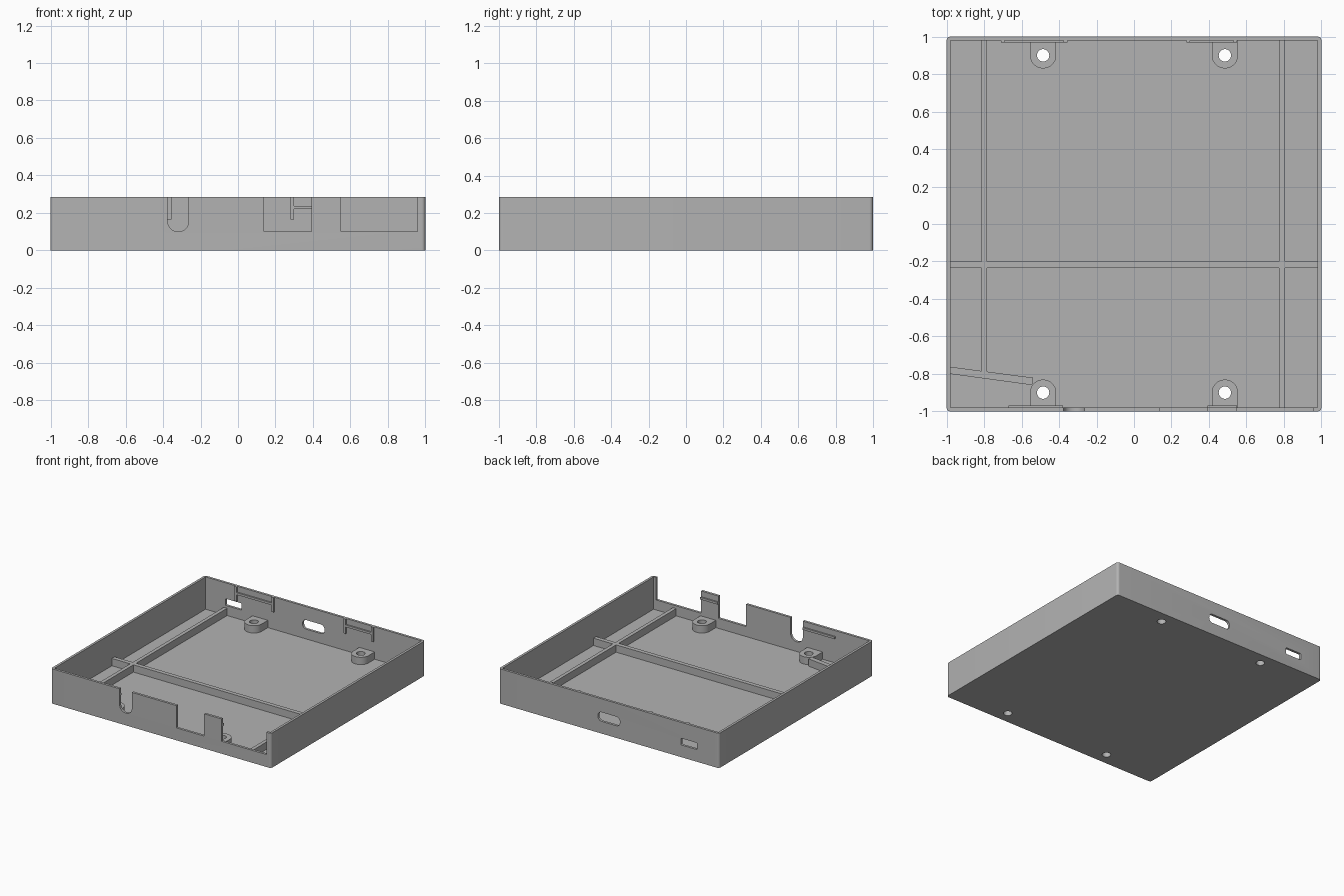
import bpy
import bmesh
from math import pi, cos, sin

if "Cube" in bpy.data.objects:
    bpy.data.objects.remove(bpy.data.objects["Cube"], do_unlink=True)

grey = bpy.data.materials.new("plain_grey")
grey.use_nodes = True
grey.diffuse_color = (0.45, 0.45, 0.45, 1)
grey.node_tree.nodes["Principled BSDF"].inputs["Base Color"].default_value = grey.diffuse_color

HEIGHT, WALL, FLOOR, RIB_TOP = 0.285, 0.02, 0.02, 0.08
INNER = 1 - WALL


def outline(x0, x1, y0, y1, low=0, high=0):
    """Rectangle with separate radii for its lower and upper corners."""
    pts = []
    corners = [(x0, y0, low, 1, 1, 2), (x1, y0, low, -1, 1, 3),
               (x1, y1, high, -1, -1, 0), (x0, y1, high, 1, -1, 1)]
    for x, y, r, sx, sy, quarter in corners:
        steps = 8 if r else 0
        for i in range(steps + 1):
            a = (quarter + i / max(steps, 1)) * pi / 2
            pts.append((x + r * (sx + cos(a)), y + r * (sy + sin(a))) if r else (x, y))
    return pts


def prism(name, pts, lo, hi, axis="Z"):
    """Extrude a flat outline along Z (x, y points) or Y (x, z points)."""
    bm = bmesh.new()
    verts = [bm.verts.new((a, b, lo) if axis == "Z" else (a, lo, b)) for a, b in pts]
    face = bm.faces.new(verts)
    moved = bmesh.ops.extrude_face_region(bm, geom=[face])["geom"]
    top = [v for v in moved if isinstance(v, bmesh.types.BMVert)]
    shift = (0, 0, hi - lo) if axis == "Z" else (0, hi - lo, 0)
    bmesh.ops.translate(bm, verts=top, vec=shift)
    bmesh.ops.remove_doubles(bm, verts=bm.verts, dist=0.00001)
    bmesh.ops.recalc_face_normals(bm, faces=bm.faces)
    mesh = bpy.data.meshes.new(name)
    bm.to_mesh(mesh)
    bm.free()
    mesh.materials.append(grey)
    obj = bpy.data.objects.new(name, mesh)
    bpy.context.collection.objects.link(obj)
    return obj


def select(obj):
    bpy.ops.object.select_all(action="DESELECT")
    obj.select_set(True)
    bpy.context.view_layer.objects.active = obj


def combine(obj, tool, operation="DIFFERENCE"):
    """Apply a boolean and discard the tool object."""
    tool.hide_render = True
    select(obj)
    mod = obj.modifiers.new("combine", "BOOLEAN")
    mod.operation, mod.solver, mod.object = operation, "EXACT", tool
    bpy.ops.object.modifier_apply(modifier=mod.name)
    bpy.data.objects.remove(tool, do_unlink=True)


def smooth(obj):
    select(obj)
    bpy.ops.object.shade_smooth_by_angle(angle=pi / 6)


# Open tray with rounded vertical corners
tray = prism("tray", outline(-1, 1, -1, 1, 0.02, 0.02), 0, HEIGHT)
combine(tray, prism("cavity", outline(-INNER, INNER, -INNER, INNER), FLOOR, 0.4))

# Front notches, open at the top: cable slot and two connector gaps
for x0, x1, z0, r in [(-0.375, -0.263, 0.1, 0.0555), (0.14, 0.393, 0.102, 0), (0.55, 0.957, 0.102, 0)]:
    combine(tray, prism("notch", outline(x0, x1, z0, 0.4, r), -1.1, -0.9, "Y"))

# Back ports: a rounded one in the middle and a small square one
for x0, x1, z0, z1, r in [(-0.1, 0.1, 0.1, 0.175, 0.034), (-0.8, -0.655, 0.1, 0.155, 0.006)]:
    combine(tray, prism("port", outline(x0, x1, z0, z1, r, r), 0.9, 1.1, "Y"))

# Screw bosses against the front and back walls, with holes through the floor
BOSS_X, BOSS_Y, BOSS_R, HOLE_R = 0.485, 0.9, 0.07, 0.033


def hole_cutter(x, y):
    ring = [(x + HOLE_R * cos(i * pi / 16), y + HOLE_R * sin(i * pi / 16)) for i in range(32)]
    return prism("hole", ring, -0.1, 0.2)


for side_y, end in [(-1, "front"), (1, "back")]:
    for side_x, side in [(-1, "right"), (1, "left")]:
        x, y = side_x * BOSS_X, side_y * BOSS_Y
        if side_y < 0:
            shape = outline(x - BOSS_R, x + BOSS_R, -INNER, y + BOSS_R, 0, BOSS_R * 0.999)
        else:
            shape = outline(x - BOSS_R, x + BOSS_R, y - BOSS_R, INNER, BOSS_R * 0.999, 0)
        boss = prism(f"{end}_{side}_screw_boss", shape, FLOOR, RIB_TOP)
        combine(boss, hole_cutter(x, y))
        combine(tray, hole_cutter(x, y))
        smooth(boss)
smooth(tray)

# Stiffening ribs on the floor, merged into one grid
ribs = prism("floor_ribs", outline(-INNER, INNER, -0.235, -0.2), FLOOR, RIB_TOP)
combine(ribs, prism("rib", outline(0.775, 0.805, -INNER, INNER), FLOOR, RIB_TOP), "UNION")
combine(ribs, prism("rib", outline(-0.815, -0.785, -0.79, INNER), FLOOR, RIB_TOP), "UNION")
slanted = [(-INNER, -0.8), (-0.54, -0.86), (-0.54, -0.82), (-INNER, -0.762)]
combine(ribs, prism("rib", slanted, FLOOR, RIB_TOP), "UNION")

# Snap ridges near the rim; the back ones have an upright at each end
RIDGE_LOW, RIDGE_HIGH, UPRIGHT = 0.22, 0.238, 0.02
for side, x0, x1 in [("right", -0.67, -0.38), ("left", 0.393, 0.55)]:
    prism(f"front_{side}_snap_ridge", outline(x0, x1, RIDGE_LOW, RIDGE_HIGH),
          -INNER, -INNER + 0.012, "Y")
for side, x0, x1 in [("right", -0.71, -0.355), ("left", 0.28, 0.55)]:
    prism(f"back_{side}_snap_ridge", outline(x0 + UPRIGHT, x1 - UPRIGHT, RIDGE_LOW, RIDGE_HIGH),
          INNER - 0.012, INNER, "Y")
    for end, x in [("outer", x0), ("inner", x1 - UPRIGHT)]:
        prism(f"back_{side}_{end}_upright", outline(x, x + UPRIGHT, 0.165, HEIGHT),
              INNER - 0.012, INNER, "Y")
